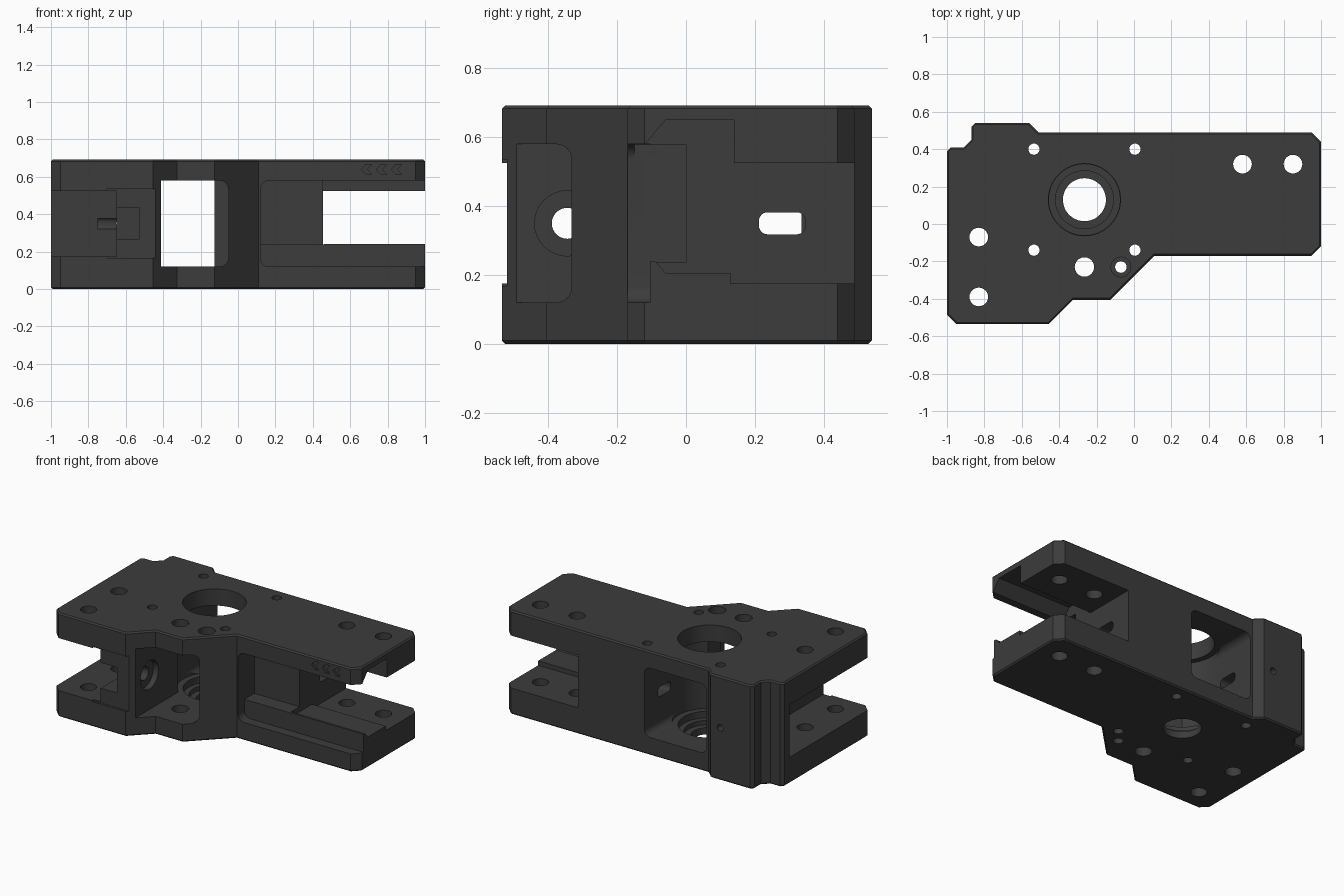
import bpy, bmesh, math
from mathutils import Matrix, Vector

if "Cube" in bpy.data.objects:
    bpy.data.objects.remove(bpy.data.objects["Cube"])

mat = bpy.data.materials.new("dark_grey")
mat.diffuse_color = (0.045, 0.045, 0.045, 1)
mat.use_nodes = True
mat.node_tree.nodes["Principled BSDF"].inputs["Base Color"].default_value = mat.diffuse_color


def to_object(bm, name):
    bmesh.ops.recalc_face_normals(bm, faces=bm.faces)
    me = bpy.data.meshes.new(name)
    bm.to_mesh(me)
    bm.free()
    ob = bpy.data.objects.new(name, me)
    bpy.context.collection.objects.link(ob)
    me.materials.append(mat)
    return ob


def prism(points, a, b, axis):
    """Extrude a 2D profile from a to b along an axis."""
    place = {'z': lambda p, h: (p[0], p[1], h),
             'x': lambda p, h: (h, p[0], p[1]),
             'y': lambda p, h: (p[0], h, p[1])}[axis]
    bm = bmesh.new()
    face = bm.faces.new([bm.verts.new(place(p, a)) for p in points])
    res = bmesh.ops.extrude_face_region(bm, geom=[face])
    shift = Vector(place((0, 0), b - a))
    for v in res['geom']:
        if isinstance(v, bmesh.types.BMVert):
            v.co += shift
    return bm


# Main body: bracket outline with a slim chamfer around top and bottom
H = 0.692
outline = [(-1, -.485), (-.95, -.535), (-.455, -.535), (-.325, -.405), (-.125, -.405),
           (.11, -.17), (.95, -.17), (1, -.12), (1, .44), (.95, .49), (-.51, .49),
           (-.56, .54), (-.85, .54), (-.87, .52), (-.87, .45), (-.91, .41),
           (-.98, .41), (-1, .39)]
bm = prism(outline, 0, H, 'z')
rims = [e for e in bm.edges if abs(e.verts[0].co.z - e.verts[1].co.z) < 1e-5]
bmesh.ops.bevel(bm, geom=rims, offset=.009, segments=1, affect='EDGES')
body = to_object(bm, "bracket_body")
bpy.context.view_layer.objects.active = body
body.select_set(True)


def cut(bm):
    tool = to_object(bm, "cutter")
    tool.hide_render = True
    mod = body.modifiers.new("cut", 'BOOLEAN')
    mod.operation, mod.solver, mod.object = 'DIFFERENCE', 'EXACT', tool
    bpy.ops.object.modifier_apply(modifier=mod.name)
    bpy.data.objects.remove(tool)


def box(x0, x1, y0, y1, z0, z1, round_y=0, round_x=0):
    bm = prism([(x0, y0), (x1, y0), (x1, y1), (x0, y1)], z0, z1, 'z')
    for radius, i in ((round_y, 1), (round_x, 0)):
        if radius:
            es = [e for e in bm.edges
                  if abs((e.verts[0].co - e.verts[1].co).normalized()[i]) > .99]
            bmesh.ops.bevel(bm, geom=es, offset=radius, segments=6, profile=.5,
                            affect='EDGES')
    cut(bm)


def bore(a, b, r, h0, h1, axis='z', n=32):
    cut(prism([(a + r * math.cos(2 * math.pi * i / n), b + r * math.sin(2 * math.pi * i / n))
               for i in range(n)], h0, h1, axis))


# Central pulley pocket, wider at the back around a round chamber
box(-.412, -.125, -.7, .7, .12, .58)
box(-.35, -.052, -.7, -.19, .12, .58, round_y=.045)
bore(-.265, .13, .23, .1195, .5805, n=48)
box(-.495, -.035, .13, .7, .119, .581, round_y=.045)

# Motor boss hole above, stepped bearing seat below
bore(-.265, .13, .193, .4, .8, n=48)
bore(-.265, .13, .19, .075, .3, n=48)
bore(-.265, .13, .155, .045, .3, n=48)
bore(-.265, .13, .115, -.1, .3, n=48)

# Left slot, shallow front relief and nut trap
box(-1.1, -.65, -.7, .335, .175, .525)
box(-.7, -.40, -.7, -.52, .167, .535)
box(-.7, -.53, -.7, -.25, .265, .435)
bore(-.345, .35, .045, -.7, -.35, 'x')
bore(-.345, .35, .095, -.45, -.35, 'x')
bore(-.63, .35, .022, .3, .7, 'y', 16)

# Front belt channel with rounded inner end, keeping the raised lip
box(.12, 1.5, -.3, -.105, .12, .58, round_y=.045)
box(.12, .46, -.15, 0, .238, .5795)
# Stepped rail profile at the open right end
cut(prism([(-.2, .24), (-.09, .24), (-.058, .205), (.14, .205), (.14, .65),
           (-.06, .65), (-.12, .579), (-.2, .579)], .455, 1.2, 'x'))
# Rear half of the right slot
box(.455, 1.2, .13, .7, .175, .525)

# Belt passage between the slots
box(-.75, .6, .212, .347, .318, .382, round_x=.025)

# Vertical screw holes
for x, y, r in [(-.535, .4, .03), (.005, .4, .03), (-.535, -.14, .03), (.005, -.14, .03),
                (-.265, -.23, .052), (-.07, -.23, .031), (.58, .32, .05), (.85, .32, .05),
                (-.83, -.07, .05), (-.83, -.39, .05)]:
    bore(x, y, r, -.1, .8, n=24)
bore(-.07, -.23, .053, .64, .8, n=24)

# Three engraved direction arrows
for x in (.66, .74, .82):
    cut(prism([(x, .64), (x + .025, .667), (x + .055, .667), (x + .03, .64),
               (x + .055, .613), (x + .025, .613)], -.25, -.158, 'y'))

bpy.ops.object.shade_smooth_by_angle(angle=math.radians(25))
